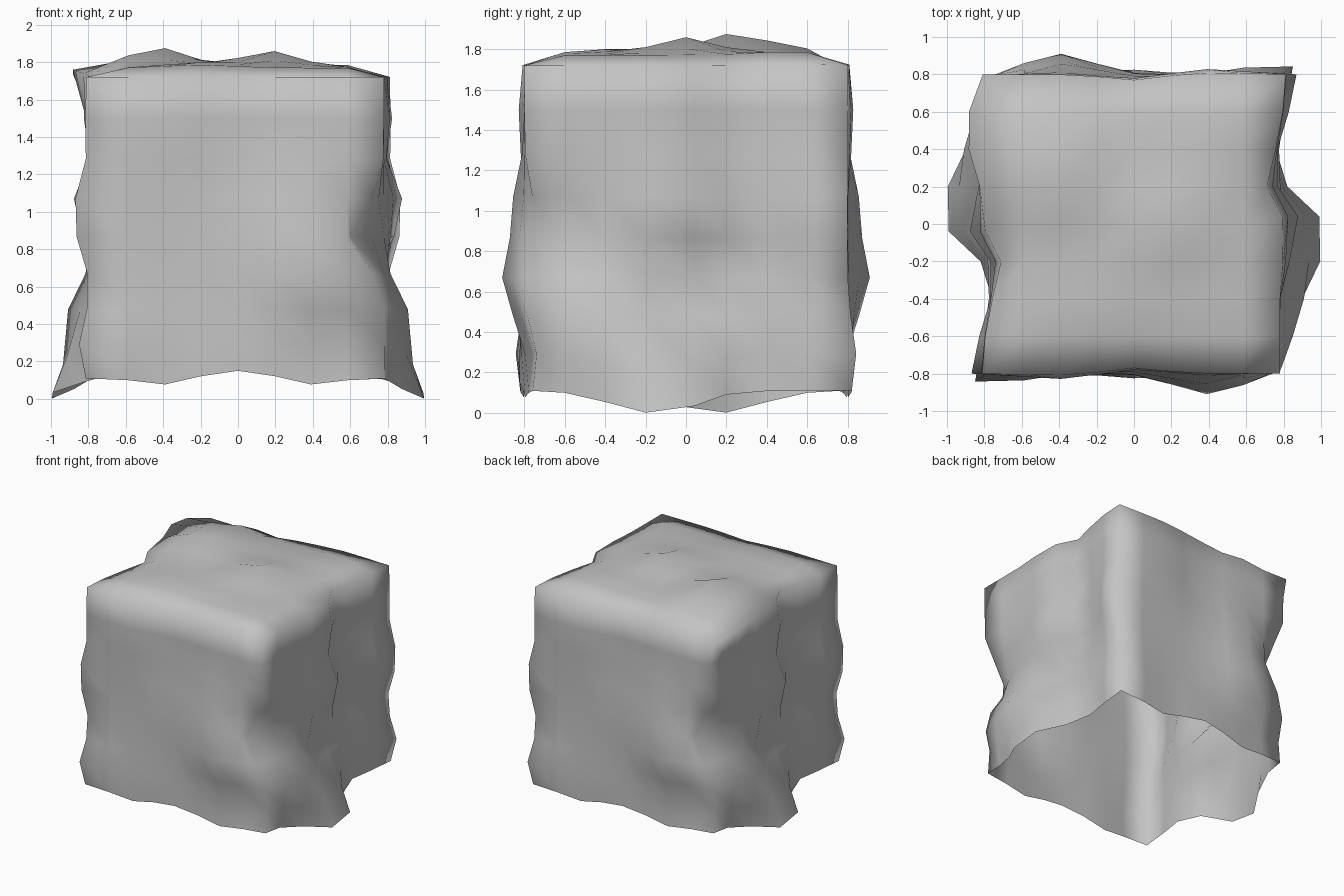
import bpy, bmesh, math

cube = bpy.data.objects.get("Cube")
if cube:
    bpy.data.objects.remove(cube, do_unlink=True)

# Bumps and hollows: position u, position v, radius, amount
SIDE = [(-0.1, 0.1, 0.3, 0.24), (-0.45, 0.45, 0.2, 0.12), (-0.03, 1, 0.2, 0.12),
        (0, 0.64, 0.15, -0.1), (0.8, 0.98, 0.26, 0.1), (-0.8, 0.88, 0.2, -0.18),
        (-0.05, 1.55, 0.2, 0.06), (0.22, 1.65, 0.17, -0.09), (0.24, 1.25, 0.17, -0.09),
        (0.28, 0.8, 0.2, -0.09), (0.28, 0.2, 0.17, -0.08), (0.8, 0.28, 0.2, 0.07),
        (0.8, 1.6, 0.25, 0.04)]
FRONT = [(0.4, 0.67, 0.25, 0.11), (0.35, 1.07, 0.18, 0.05), (-0.4, 1.45, 0.25, 0.03),
         (-0.02, 1.3, 0.2, -0.04), (0.55, 0.3, 0.18, -0.03), (-0.7, 0.28, 0.2, 0.05),
         (0, 0.2, 0.2, 0.03), (0, 1.73, 0.2, -0.03), (0.82, 0.25, 0.22, -0.06),
         (0.82, 0.95, 0.2, -0.06)]
TOP = [(-0.42, 0.24, 0.24, 0.11), (0.17, 0, 0.22, 0.09), (-0.4, 0.6, 0.15, 0.03),
       (-0.2, -0.4, 0.25, 0.03), (0.5, 0.5, 0.25, 0.02), (-0.1, 0.35, 0.15, -0.02),
       (-0.7, 0.85, 0.25, -0.06), (-0.25, 0.8, 0.15, -0.04)]


def relief(bumps, u, v):
    return sum(a * math.exp(-((u - p) ** 2 + (v - q) ** 2) / (r * r)) for p, q, r, a in bumps)


def hump(u, centre, radius):
    return math.exp(-((u - centre) / radius) ** 2)


# Open-bottomed block divided into an even grid
WIDE, DEEP, LOW, HIGH = 0.78, 0.8, 0.11, 1.72
bm = bmesh.new()
bmesh.ops.create_cube(bm, size=2)
floor = [f for f in bm.faces if f.normal.z < -0.5]
bmesh.ops.delete(bm, geom=floor, context='FACES_ONLY')
bmesh.ops.subdivide_edges(bm, edges=bm.edges[:], cuts=7, use_grid_fill=True)

# Weather each face; opposite walls share the same relief turned half way round
for v in bm.verts:
    gx, gy, gz = v.co
    t = (gz + 1) / 2
    x, y = gx * WIDE, gy * DEEP
    z = LOW + (t - 0.03 * math.sin(math.pi * t)) * (HIGH - LOW)
    on_side, on_front = abs(gx) > 0.99, abs(gy) > 0.99
    nx, ny, nz = x, y, z
    if on_side:
        s = math.copysign(1, gx)
        nx += s * relief(SIDE, s * y, z)
        # Sharpen the drop behind the central ridge
        ny += s * 0.04 * hump(y, 0, 0.1)
        if gz < -0.7:
            nz -= 0.11 * hump(s * y, -0.17, 0.28)
    if on_front:
        s = -math.copysign(1, gy)
        ny -= s * relief(FRONT, s * x, z)
        if gz < -0.99:
            nz += 0.04 * hump(x, 0, 0.2) - 0.035 * hump(abs(x), 0.42, 0.15)
    if gz > 0.99:
        nz += relief(TOP, x, y)
        if not (on_side or on_front):
            nz += 0.05
        # Overhanging lip near the rear
        if gx < -0.99:
            lip = hump(y, 0.5, 0.25)
            nx -= 0.12 * lip
            nz += 0.04 * lip
    v.co = (nx, ny, nz)

bmesh.ops.recalc_face_normals(bm, faces=bm.faces[:])
for f in bm.faces:
    f.smooth = True
mesh = bpy.data.meshes.new("rock_block")
bm.to_mesh(mesh)
bm.free()
rock = bpy.data.objects.new("rock_block", mesh)
bpy.context.collection.objects.link(rock)

# Plain grey stone
stone = bpy.data.materials.new("grey stone")
stone.use_nodes = True
grey = (0.55, 0.55, 0.55, 1)
stone.diffuse_color = grey
stone.node_tree.nodes["Principled BSDF"].inputs["Base Color"].default_value = grey
mesh.materials.append(stone)
